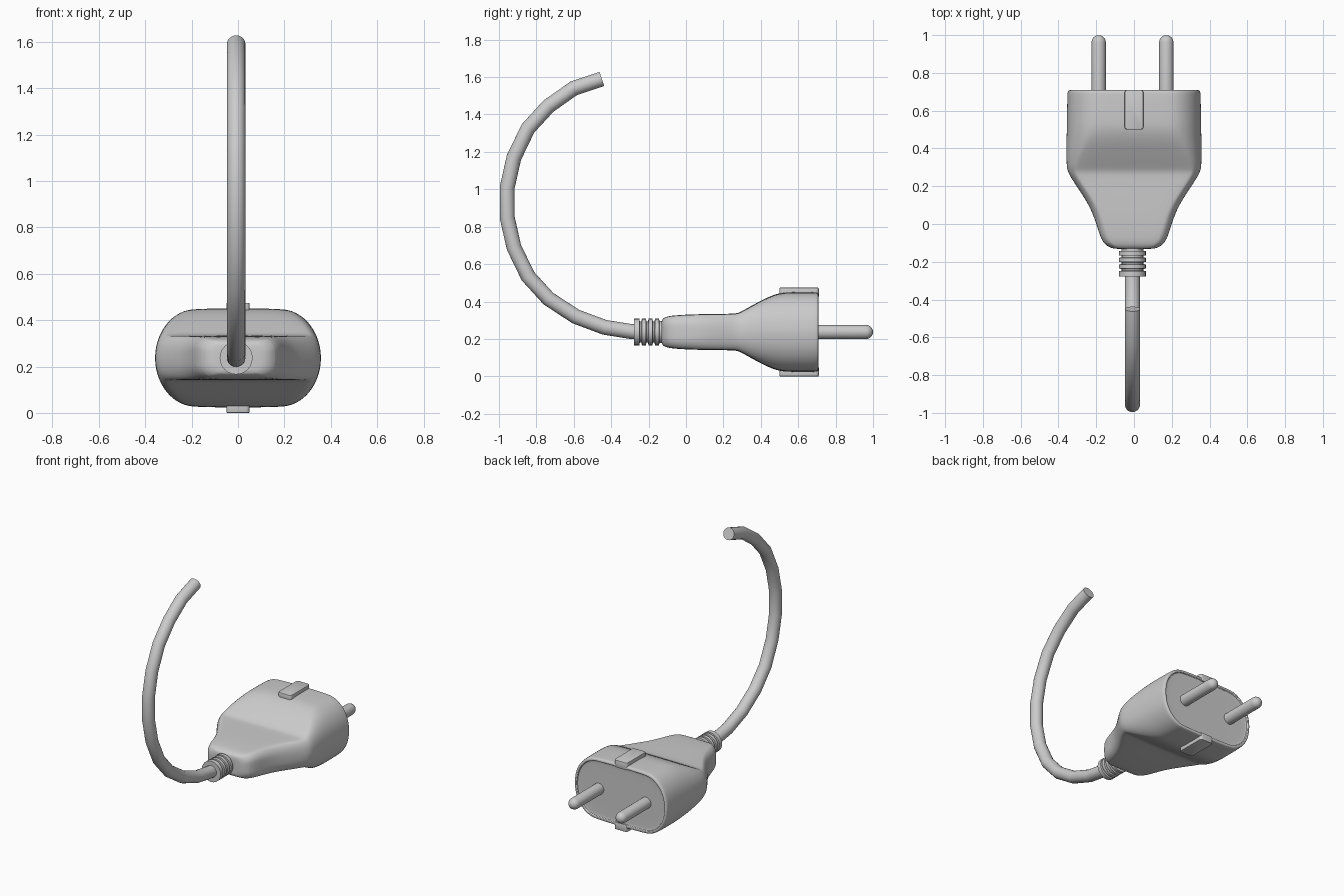
import bpy, bmesh, math
from mathutils import Vector

if "Cube" in bpy.data.objects:
    bpy.data.objects.remove(bpy.data.objects["Cube"])

ZC = 0.237      # height of the plug axis
XC = -0.008     # cable and pin centre


def skin(name, rings, subsurf=0, angle=35):
    """Join equal-length rings of points into a capped tube."""
    bm = bmesh.new()
    loops = [[bm.verts.new(p) for p in r] for r in rings]
    n = len(loops[0])
    for a, b in zip(loops, loops[1:]):
        for i in range(n):
            j = (i + 1) % n
            bm.faces.new((a[i], a[j], b[j], b[i]))
    bm.faces.new(loops[0])
    bm.faces.new(loops[-1])
    bmesh.ops.recalc_face_normals(bm, faces=bm.faces[:])
    return finish(name, bm, subsurf, angle)


def finish(name, bm, subsurf=0, angle=35):
    me = bpy.data.meshes.new(name)
    bm.to_mesh(me)
    bm.free()
    ob = bpy.data.objects.new(name, me)
    bpy.context.collection.objects.link(ob)
    if subsurf:
        m = ob.modifiers.new("smooth", 'SUBSURF')
        m.levels = m.render_levels = subsurf
    bpy.ops.object.select_all(action='DESELECT')
    bpy.context.view_layer.objects.active = ob
    ob.select_set(True)
    bpy.ops.object.shade_smooth_by_angle(angle=math.radians(angle))
    return ob


def section(y, w, h, rx, rz, n=6):
    """Rounded rectangle with elliptical corners, at depth y."""
    pts = []
    for q, (sx, sz) in enumerate(((1, 1), (-1, 1), (-1, -1), (1, -1))):
        for k in range(n):
            a = math.pi / 2 * (q + k / (n - 1))
            pts.append((sx * (w - rx) + rx * math.cos(a), y,
                        ZC + sz * (h - rz) + rz * math.sin(a)))
    return pts


def lathe(name, profile, x, n=24):
    """Turn (radius, y) pairs around a line parallel to y."""
    return skin(name, [[(x + r * math.cos(t), y, ZC + r * math.sin(t))
                        for t in (2 * math.pi * i / n for i in range(n))]
                       for r, y in profile])


# Body: thin grip flaring through a ramp into the tall plug head
body = [
    (-0.132, 0.08, 0.045, 0.04, 0.03),
    (-0.130, 0.12, 0.068, 0.05, 0.05),
    (-0.105, 0.162, 0.084, 0.05, 0.055),
    (-0.05, 0.185, 0.09, 0.05, 0.06),
    (0.02, 0.205, 0.094, 0.05, 0.07),
    (0.10, 0.238, 0.096, 0.05, 0.08),
    (0.18, 0.29, 0.097, 0.05, 0.085),
    (0.25, 0.337, 0.098, 0.05, 0.09),
    (0.28, 0.351, 0.101, 0.055, 0.093),
    (0.31, 0.357, 0.118, 0.065, 0.108),
    (0.38, 0.358, 0.157, 0.10, 0.145),
    (0.44, 0.357, 0.188, 0.14, 0.175),
    (0.50, 0.356, 0.21, 0.17, 0.195),
    (0.56, 0.355, 0.214, 0.175, 0.198),
    (0.69, 0.353, 0.214, 0.175, 0.198),
    (0.707, 0.350, 0.211, 0.172, 0.195),
    (0.709, 0.338, 0.199, 0.160, 0.183),
    (0.709, 0.332, 0.193, 0.154, 0.177),
    (0.700, 0.330, 0.191, 0.152, 0.175),
    (0.698, 0.325, 0.186, 0.147, 0.170),
]
skin("plug_body", [section(*s) for s in body], subsurf=2)

# Clips on the top and underside of the head
for name, z in (("top_clip", 0.449), ("bottom_clip", 0.025)):
    bm = bmesh.new()
    bmesh.ops.create_cube(bm, size=1)
    for v in bm.verts:
        v.co = Vector((v.co.x * 0.1, 0.605 + v.co.y * 0.21, z + v.co.z * 0.05))
    upright = [e for e in bm.edges
               if abs(e.verts[0].co.z - e.verts[1].co.z) > 0.01]
    bmesh.ops.bevel(bm, geom=upright, offset=0.016, segments=4,
                    profile=0.5, affect='EDGES')
    rims = [e for f in bm.faces if abs(f.normal.z) > 0.9 for e in f.edges]
    bmesh.ops.bevel(bm, geom=rims, offset=0.004, segments=2,
                    profile=0.5, affect='EDGES')
    finish(name, bm)

# Contact pins with domed tips
R = 0.038
pin = [(R, 0.68), (R, 0.962)]
pin += [(R * math.cos(a), 0.962 + R * math.sin(a))
        for a in (math.radians(d) for d in (20, 40, 60, 78))]
for name, side in (("left_pin", -1), ("right_pin", 1)):
    lathe(name, pin, XC + side * 0.179)

# Ribbed strain relief
relief = [(0.058, -0.10), (0.058, -0.142)]
for i in range(4):
    y = -0.142 - i * 0.035
    relief += [(0.071, y - 0.002), (0.071, y - 0.024),
               (0.057, y - 0.026), (0.057, y - 0.035)]
relief = relief[:-2] + [(0.071, -0.278), (0.046, -0.278)]
lathe("strain_relief", relief, XC)

# Cable sweeping up in a faceted arc
path = [Vector((XC, y, z)) for y, z in (
    (-0.20, 0.237), (-0.29, 0.239), (-0.435, 0.262), (-0.59, 0.32),
    (-0.735, 0.415), (-0.845, 0.535), (-0.92, 0.69), (-0.956, 0.85),
    (-0.956, 1.01), (-0.92, 1.17), (-0.845, 1.325), (-0.735, 1.445),
    (-0.60, 1.54), (-0.45, 1.59))]
rings = []
for i, p in enumerate(path):
    t = (path[min(i + 1, len(path) - 1)] - path[max(i - 1, 0)]).normalized()
    side = Vector((1, 0, 0))
    up = side.cross(t)
    rings.append([p + 0.04 * (math.cos(a) * side + math.sin(a) * up)
                  for a in (2 * math.pi * k / 20 for k in range(20))])
skin("cable", rings)
